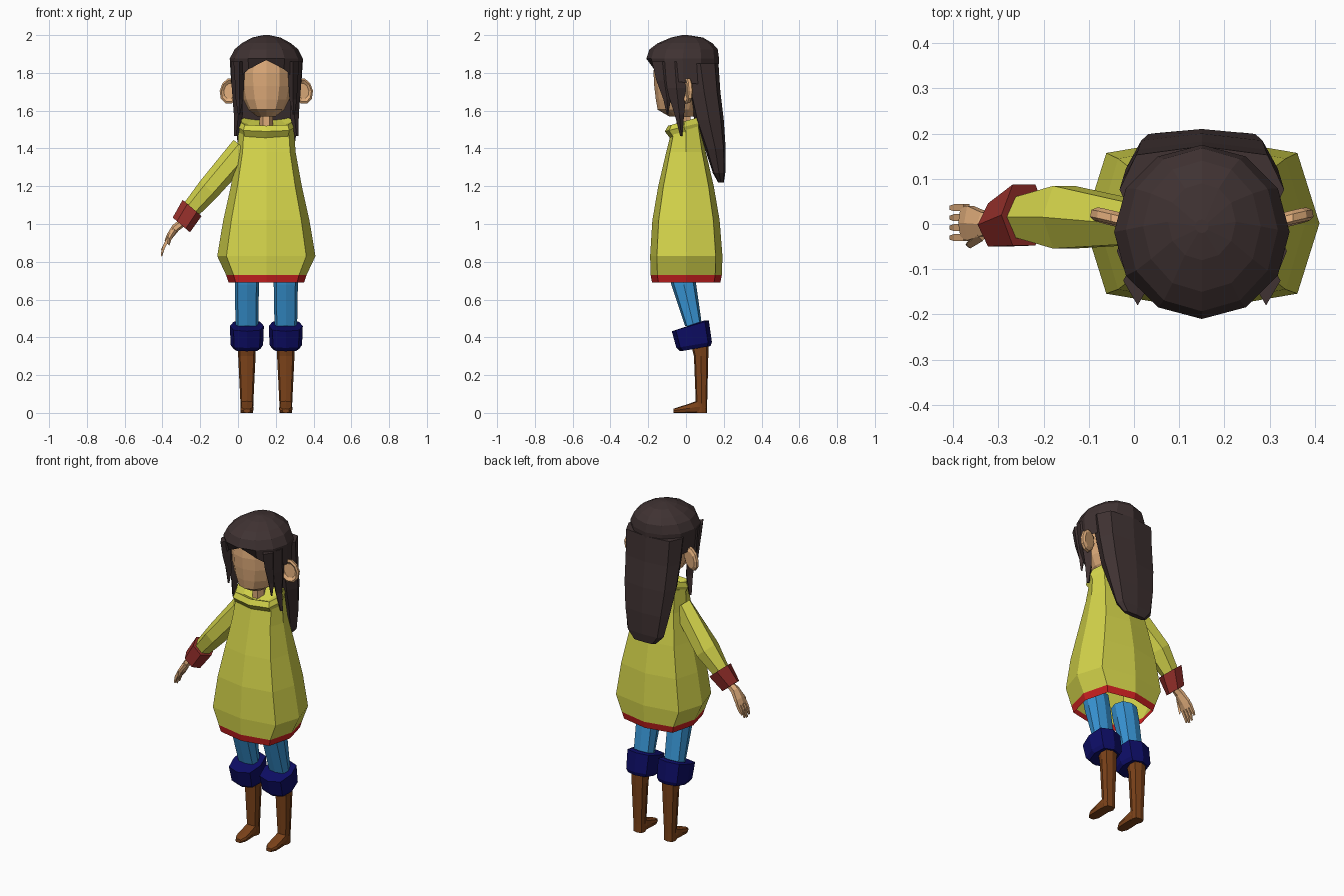
import bpy, bmesh
from math import cos, sin, pi
from mathutils import Vector

BODY_X = 0.15   # the body axis is offset because only one arm sticks out


def material(name, r, g, b):
    m = bpy.data.materials.new(name)
    m.diffuse_color = (r, g, b, 1)
    return m


HAIR = material("hair_brown", .05, .032, .032)
SKIN = material("skin", .75, .42, .2)
YELLOW = material("yellow_wool", .66, .66, .07)
RED = material("red_trim", .6, .015, .015)
DARK_RED = material("dark_red", .32, .03, .025)
BLUE = material("blue_cloth", .04, .3, .66)
NAVY = material("navy", .004, .004, .13)
BROWN = material("boot_brown", .2, .055, .01)


def oval(c, u, v, n=8, p=1.0, phase=0.0):
    """Ring of n points round c, spanned by the half axes u and v; p < 1 squares it off."""
    c, u, v = Vector(c), Vector(u), Vector(v)
    pts = []
    for i in range(n):
        a = phase + 2 * pi * i / n
        f = [(1 if t > 0 else -1) * abs(t) ** p if abs(t) > 1e-6 else 0 for t in (cos(a), sin(a))]
        pts.append(c + u * f[0] + v * f[1])
    return pts


def loft(name, rings, mat, mirror=False, caps=(True, True)):
    """Skin a list of equal rings in body space."""
    bm = bmesh.new()
    rows = [[bm.verts.new(p) for p in r] for r in rings]
    n = len(rows[0])
    for a, b in zip(rows, rows[1:]):
        for i in range(n):
            j = (i + 1) % n
            bm.faces.new((a[i], a[j], b[j], b[i]))
    if caps[0]:
        bm.faces.new(rows[0][::-1])
    if caps[1]:
        bm.faces.new(rows[-1])
    bmesh.ops.recalc_face_normals(bm, faces=bm.faces)
    me = bpy.data.meshes.new(name)
    bm.to_mesh(me)
    bm.free()
    me.materials.append(mat)
    ob = bpy.data.objects.new(name, me)
    bpy.context.collection.objects.link(ob)
    ob.location.x = BODY_X
    if mirror:
        ob.modifiers.new("mirror", "MIRROR")
    return ob


def flat(z, rx, y0, y1, n=8, p=1.0, tilt=0.0, phase=0.0):
    """Horizontal ring from front y0 to back y1, optionally tilted."""
    return oval((0, (y0 + y1) / 2, z), (rx, 0, 0), (0, (y1 - y0) / 2, tilt), n, p, phase)


# tunic, hem and collar
loft("tunic", [flat(z, r, f, b, 8, .6, t) for z, r, f, b, t in (
    (.73, .213, -.187, .19, 0), (.83, .26, -.19, .193, 0), (1.02, .228, -.178, .178, 0),
    (1.2, .188, -.147, .147, 0), (1.38, .155, -.105, .105, 0), (1.5, .147, -.08, .08, .02))],
    YELLOW, caps=(False, True))
loft("hem", [flat(.69, .2, -.18, .182, 8, .6), flat(.73, .213, -.187, .19, 8, .6)], RED, caps=(False, False))
loft("collar", [flat(z, r, f, b, 8, .7, .025) for z, r, f, b in (
    (1.48, .145, -.085, .08), (1.515, .155, -.112, .09), (1.545, .145, -.095, .085),
    (1.53, .1, -.06, .06))], YELLOW)

# sleeve, cuff and hand
ACROSS = Vector((.76, 0, -.65))


def arm_ring(x, y, z, w, d, n=6, phase=0.0):
    return oval((x - BODY_X, y, z), ACROSS * w, (0, d, 0), n, 1, phase)


loft("sleeve", [arm_ring(.03, 0, 1.4, .07, .05), arm_ring(-.155, .015, 1.185, .062, .08),
                arm_ring(-.25, .015, 1.075, .05, .05)], YELLOW)
loft("sleeve_cuff", [arm_ring(-.243, .02, 1.085, .066, .078), arm_ring(-.3, -.002, .995, .06, .055)], DARK_RED)
loft("hand", [arm_ring(x, y, z, w, d) for x, y, z, w, d in (
    (-.29, 0, 1.01, .022, .022), (-.33, 0, .98, .022, .03), (-.362, .002, .935, .018, .044),
    (-.378, .003, .905, .014, .042))], SKIN)
for i in range(4):
    y = -.03 + .022 * i
    drop = (.84, .83, .835, .86)[i]
    loft("finger", [arm_ring(-.37, y, .92, .012, .011, 4, pi / 4), arm_ring(-.392, y, .88, .011, .011, 4, pi / 4),
                    arm_ring(-.405, y, drop, .006, .006, 4, pi / 4)], SKIN)
loft("thumb", [arm_ring(-.335, -.025, .97, .014, .013, 4), arm_ring(-.362, -.044, .925, .012, .01, 4),
               arm_ring(-.368, -.045, .89, .006, .006, 4)], SKIN)

# legs, leg warmers and boots (mirrored)
LX = .103


def leg_ring(y, z, rx, ry, tilt=0.0, n=8, p=.7):
    return oval((LX, y, z), (rx, 0, 0), (0, ry, tilt), n, p)


loft("leg", [leg_ring(-.03, .77, .064, .065), leg_ring(-.012, .68, .064, .066),
             leg_ring(.04, .46, .06, .045)], BLUE, True)
loft("leg_warmer", [leg_ring(.04, .47, .07, .06, .02), leg_ring(.023, .46, .09, .098, .028),
                    leg_ring(.043, .36, .086, .094, .016), leg_ring(.05, .34, .072, .08, .014)], NAVY, True)
loft("boot_shaft", [leg_ring(.072, .37, .048, .048), leg_ring(.08, .3, .046, .038),
                    leg_ring(.082, .05, .034, .03), leg_ring(.082, .0, .033, .03)], BROWN, True)
loft("boot_foot", [oval((LX, y, h / 2), (w, 0, 0), (0, 0, h / 2), 8, .5) for y, w, h in (
    (.105, .028, .05), (.06, .034, .065), (.02, .035, .05), (-.035, .035, .032), (-.065, .018, .022))], BROWN, True)

# neck, head and ears
loft("neck", [flat(1.48, .036, -.055, .03, 6), flat(1.62, .034, -.06, .03, 6)], SKIN)
loft("head", [flat(z, r, f, b, 12) for z, r, f, b in (
    (1.57, .05, -.09, .04), (1.605, .095, -.15, .07), (1.66, .122, -.16, .09), (1.73, .138, -.168, .1),
    (1.8, .14, -.172, .1), (1.88, .13, -.165, .1), (1.94, .09, -.11, .07))], SKIN)
loft("ear", [oval((-.192, y, 1.705), (-.055 * s, .014 * s, 0), (.008 * s, 0, .07 * s), 10) for y, s in (
    (.027, .7), (.018, .95), (.002, 1), (-.004, .85), (.008, .6))], SKIN, True)

# hair cap with a parted, pointed fringe
rim = (1.868, 1.82, 1.76, 1.75, 1.74, 1.72, 1.7)
rim_ring = flat(0, .186, -.193, .165, 12, phase=-pi / 2)
for i, p in enumerate(rim_ring):
    p.z = rim[min(i, 12 - i)]
loft("hair_cap", [rim_ring] + [flat(z, r, f, b, 12, phase=-pi / 2) for z, r, f, b in (
    (1.875, .194, -.21, .175), (1.925, .168, -.193, .168), (1.957, .13, -.15, .14), (1.987, .075, -.08, .09),
    (2.0, .015, -.02, .01))], HAIR, caps=(False, True))

# long hair down the back
loft("back_hair", [flat(z, r, f, b, 8, .65) for z, r, f, b in (
    (1.85, .182, -.02, .172), (1.7, .176, .01, .182), (1.55, .168, .045, .2), (1.4, .148, .1, .21),
    (1.27, .122, .142, .208), (1.22, .075, .17, .2))], HAIR)


# side locks framing the face (mirrored)
def lock(name, path):
    loft(name, [oval((x, y, z), (w, 0, 0), (0, d, 0), 4) for x, y, z, w, d in path], HAIR, True)


lock("front_lock", ((-.142, -.125, 1.86, .032, .055), (-.142, -.115, 1.76, .025, .042),
                    (-.142, -.1, 1.66, .02, .02), (-.145, -.098, 1.58, .005, .004)))
lock("side_lock", ((-.158, -.06, 1.86, .03, .075), (-.158, -.05, 1.72, .025, .055),
                   (-.148, -.035, 1.58, .024, .025), (-.16, -.025, 1.465, .01, .006)))
